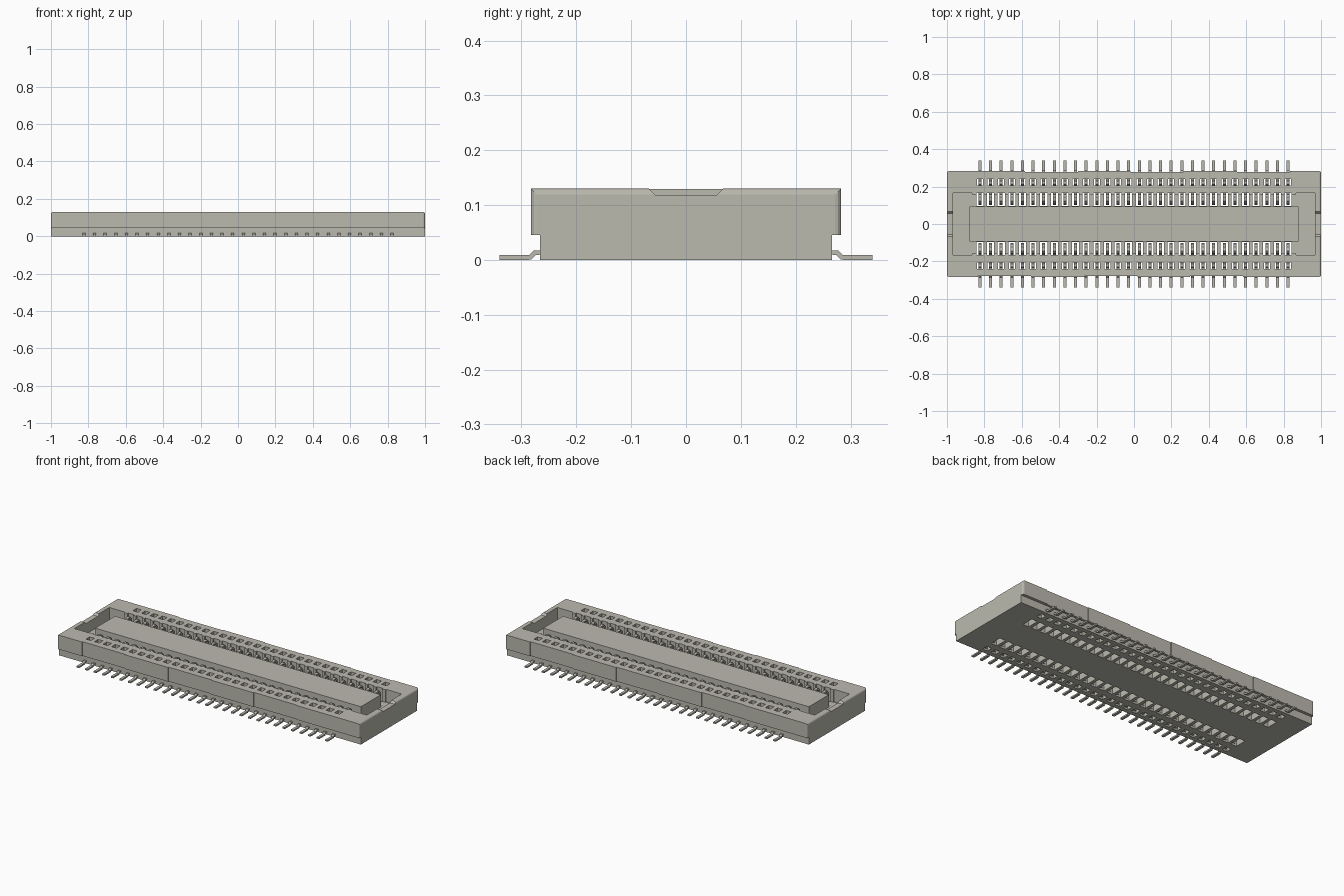
import bpy, bmesh, math
from mathutils import Matrix, Vector

if "Cube" in bpy.data.objects:
    bpy.data.objects.remove(bpy.data.objects["Cube"], do_unlink=True)

mat = bpy.data.materials.new("warm_grey")
mat.use_nodes = True
COL = (0.50, 0.49, 0.43, 1)
mat.diffuse_color = COL
mat.node_tree.nodes["Principled BSDF"].inputs["Base Color"].default_value = COL

PITCH, COUNT = 0.0568, 30
PIN_X = [(i - (COUNT - 1) / 2) * PITCH for i in range(COUNT)]
FLOOR = 0.055


def make(name, bm):
    bmesh.ops.recalc_face_normals(bm, faces=bm.faces[:])
    me = bpy.data.meshes.new(name)
    bm.to_mesh(me)
    bm.free()
    me.materials.append(mat)
    ob = bpy.data.objects.new(name, me)
    bpy.context.collection.objects.link(ob)
    return ob


def box(bm, x0, x1, y0, y1, z0, z1):
    m = Matrix.Translation(((x0 + x1) / 2, (y0 + y1) / 2, (z0 + z1) / 2))
    m = m @ Matrix.Diagonal((x1 - x0, y1 - y0, z1 - z0, 1))
    bmesh.ops.create_cube(bm, size=1, matrix=m)


def prism(bm, x0, x1, pts):
    """Extrude a (y, z) outline along x."""
    f = bm.faces.new([bm.verts.new((x0, y, z)) for y, z in pts])
    r = bmesh.ops.extrude_face_region(bm, geom=[f])
    vs = [v for v in r["geom"] if isinstance(v, bmesh.types.BMVert)]
    bmesh.ops.translate(bm, vec=(x1 - x0, 0, 0), verts=vs)


def apply_mod(ob, mod):
    bpy.context.view_layer.objects.active = ob
    bpy.ops.object.modifier_apply(modifier=mod.name)


def cut(ob, bm):
    cutter = make("cutter", bm)
    cutter.hide_render = True
    mod = ob.modifiers.new("cut", "BOOLEAN")
    mod.operation, mod.solver, mod.object = "DIFFERENCE", "EXACT", cutter
    apply_mod(ob, mod)
    bpy.data.objects.remove(cutter, do_unlink=True)


# Housing: stepped section with softened upper end edges
bm = bmesh.new()
half = [(0.266, 0), (0.266, 0.045), (0.283, 0.045), (0.283, 0.13)]
prism(bm, -1, 1, half + [(-y, z) for y, z in reversed(half)])
ends = []
for e in bm.edges:
    a, b = (v.co for v in e.verts)
    same_end = abs(a.x - b.x) < 1e-5
    if same_end and max(a.z, b.z) > 0.1:
        ends.append(e)
bmesh.ops.bevel(bm, geom=ends, offset=0.011, segments=3, profile=0.5,
                affect="EDGES", clamp_overlap=True)
housing = make("housing", bm)

# Mating cavity, slightly wider towards both ends
bm = bmesh.new()
box(bm, -0.968, 0.968, -0.158, 0.158, FLOOR, 0.2)
cut(housing, bm)
bm = bmesh.new()
for s in (-1, 1):
    xs = sorted((s * 0.865, s * 0.967))
    box(bm, *xs, -0.165, 0.165, FLOOR + 0.001, 0.2)
cut(housing, bm)

# Tapered notches in the end walls
bm = bmesh.new()
for x0 in (-1.1, 0.94):
    prism(bm, x0, x0 + 0.16, [(-0.056, 0.118), (0.056, 0.118), (0.08, 0.142), (-0.08, 0.142)])
cut(housing, bm)

# Contact slots through the floor and small holes through the side walls
bm = bmesh.new()
for x in PIN_X:
    for s in (-1, 1):
        box(bm, x - 0.019, x + 0.019, *sorted((s * 0.095, s * 0.166)), -0.1, 0.2)
        box(bm, x - 0.016, x + 0.016, *sorted((s * 0.205, s * 0.24)), -0.1, 0.2)
cut(housing, bm)

# Shallow alternating recesses along both long sides
bm = bmesh.new()
for s in (-1, 1):
    for start in (-0.835, -0.265, 0.30):
        xs = sorted((-s * start, -s * (start + 0.284)))
        box(bm, *xs, *sorted((s * 0.278, s * 0.3)), 0.03, 0.2)
cut(housing, bm)

# Central tongue
bm = bmesh.new()
box(bm, -0.88, 0.88, -0.094, 0.094, FLOOR - 0.01, 0.129)
make("centre_tongue", bm)

# Bent sheet-metal contacts: foot, wall loop, then inner spring
PATH = [(0.34, 0.0045), (0.284, 0.0045), (0.275, 0.0135), (0.231, 0.0135),
        (0.226, 0.108), (0.216, 0.108), (0.205, 0.018), (0.165, 0.015),
        (0.154, 0.106), (0.143, 0.117), (0.125, 0.114), (0.112, 0.098),
        (0.105, 0.05)]
for s, name in ((-1, "front_contacts"), (1, "back_contacts")):
    bm = bmesh.new()
    for x in PIN_X:
        rows = [[bm.verts.new((x + w, s * y, z)) for w in (-0.008, 0.008)] for y, z in PATH]
        for (a, b), (c, d) in zip(rows, rows[1:]):
            bm.faces.new((a, b, d, c))
    contacts = make(name, bm)
    mod = contacts.modifiers.new("thickness", "SOLIDIFY")
    mod.thickness, mod.offset = 0.009, 0
    apply_mod(contacts, mod)
